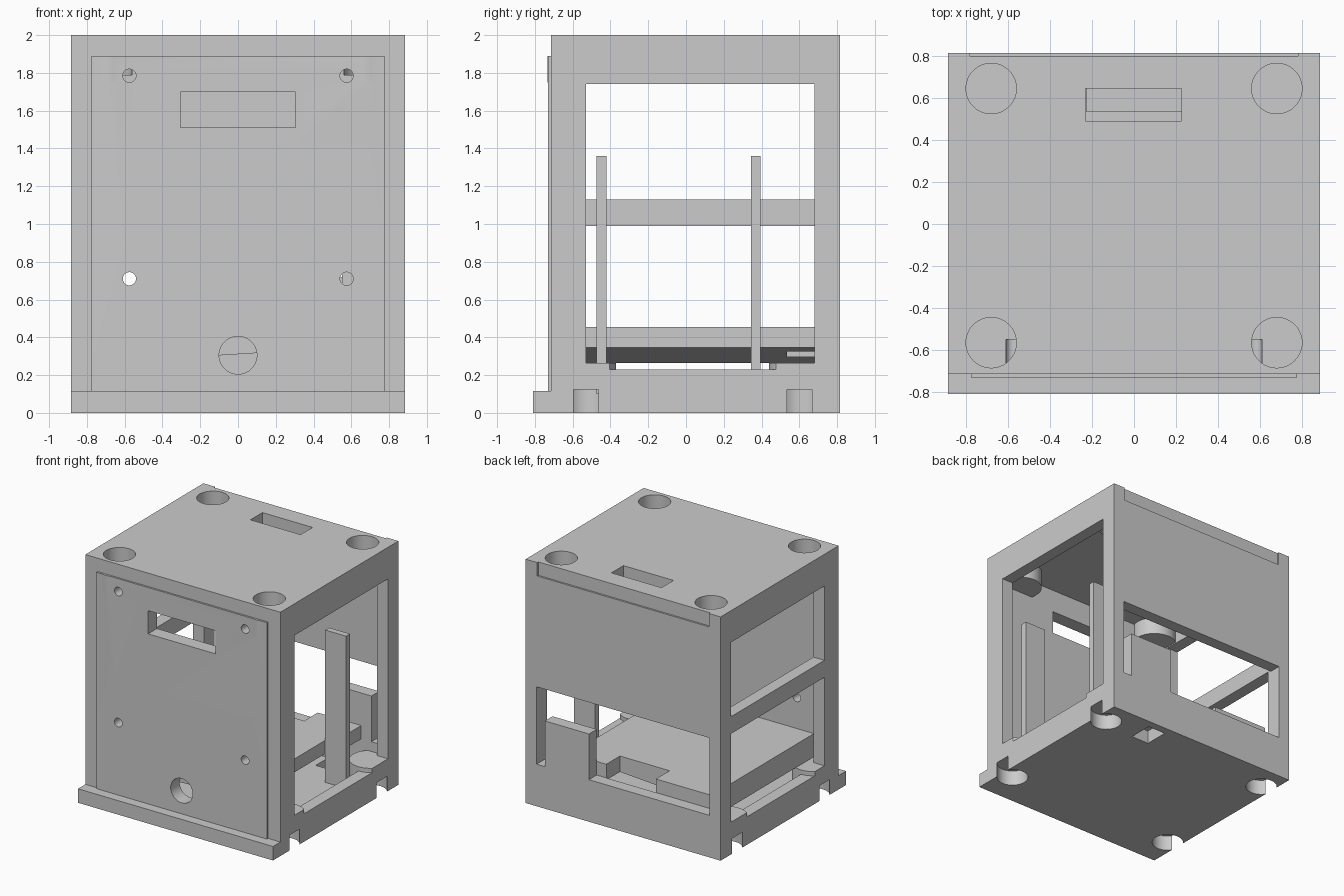
import bpy
import math

old = bpy.data.objects.get("Cube")
if old:
    bpy.data.objects.remove(old, do_unlink=True)

grey = bpy.data.materials.new("light grey")
grey.use_nodes = True
COLOUR = (0.6, 0.6, 0.6, 1)
grey.diffuse_color = COLOUR
grey.node_tree.nodes["Principled BSDF"].inputs["Base Color"].default_value = COLOUR


def box(name, x, y, z):
    """Box from (low, high) pairs on each axis."""
    bpy.ops.mesh.primitive_cube_add(size=1)
    ob = bpy.context.object
    ob.name = name
    for v in ob.data.vertices:
        v.co = [p[0] if c < 0 else p[1] for c, p in zip(v.co, (x, y, z))]
    ob.data.materials.append(grey)
    return ob


def cylinder(name, x, y, z, r, low, high, along_y=False):
    """Cylinder running from low to high on z, or on y."""
    mid = (low + high) / 2
    bpy.ops.mesh.primitive_cylinder_add(
        vertices=48, radius=r, depth=high - low,
        location=(x, mid, z) if along_y else (x, y, mid),
        rotation=(math.pi / 2, 0, 0) if along_y else (0, 0, 0))
    ob = bpy.context.object
    ob.name = name
    ob.data.materials.append(grey)
    return ob


def combine(target, tool, operation="DIFFERENCE"):
    """Apply a boolean and remove the tool."""
    mod = target.modifiers.new("combine", "BOOLEAN")
    mod.operation = operation
    mod.solver = "EXACT"
    mod.object = tool
    bpy.context.view_layer.update()
    bpy.context.view_layer.objects.active = target
    bpy.ops.object.modifier_apply(modifier=mod.name)
    bpy.data.objects.remove(tool, do_unlink=True)


W, FRONT, BACK = 0.885, -0.715, 0.815
IN_W, IN_FRONT, IN_BACK = 0.785, -0.615, 0.715
FEET = [(s * 0.785, y) for s in (-1, 1) for y in (-0.53, 0.6)]
CUPS = [(s * 0.68, y) for s in (-1, 1) for y in (-0.565, 0.645)]

# Hollow cabinet
cabinet = box("cabinet", (-W, W), (FRONT, BACK), (0, 2))
combine(cabinet, box("cut", (-IN_W, IN_W), (IN_FRONT, IN_BACK), (0.11, 1.89)))

# Side openings: one tall on the left, two with a rail between on the right
SIDE_Y = (-0.53, 0.68)
combine(cabinet, box("cut", (0.7, 1), SIDE_Y, (0.23, 1.74)))
combine(cabinet, box("cut", (-1, -0.7), SIDE_Y, (0.23, 0.99)))
combine(cabinet, box("cut", (-1, -0.7), SIDE_Y, (1.13, 1.74)))

# Back opening, leaving a standing tab
window = box("cut", (-IN_W, IN_W), (0.7, 0.9), (0.345, 0.98))
combine(window, box("tab", (0.31, 0.71), (0.6, 1), (0.2, 0.72)))
combine(cabinet, window)

# Bosses around the foot pockets, trimmed to the cabinet sides
for x, y in FEET:
    boss = cylinder("boss", x, y, 0, 0.16, 0.03, 0.265)
    combine(boss, box("trim", (-W, W), (FRONT, BACK), (-1, 1)), "INTERSECT")
    combine(cabinet, boss, "UNION")

# Bosses under the top cups
for x, y in CUPS:
    combine(cabinet, cylinder("boss", x, y, 0, 0.169, 1.75, 1.89), "UNION")

# Raised front panel and base lip
combine(cabinet, box("panel", (-0.775, 0.775), (-0.73, -0.66), (0.05, 1.89)), "UNION")
combine(cabinet, box("lip", (-W, W), (-0.81, -0.68), (0, 0.115)), "UNION")

# Pockets for feet below and cups above
for x, y in FEET:
    combine(cabinet, cylinder("cut", x, y, 0, 0.12, -0.1, 0.125))
for x, y in CUPS:
    combine(cabinet, cylinder("cut", x, y, 0, 0.12, 1.79, 2.1))

# Front slot, screw holes and large round hole
combine(cabinet, box("cut", (-0.305, 0.305), (-0.9, -0.55), (1.51, 1.7)))
for x in (-0.575, 0.575):
    for z in (0.71, 1.785):
        combine(cabinet, cylinder("cut", x, 0, z, 0.035, -0.9, -0.55, True))
combine(cabinet, cylinder("cut", 0, 0, 0.305, 0.1, -0.9, -0.55, True))

# Top slot, back top rebate and floor slot
combine(cabinet, box("cut", (-0.23, 0.225), (0.49, 0.645), (1.8, 2.1)))
combine(cabinet, box("cut", (-0.78, 0.78), (0.8, 0.9), (1.89, 2.1)))
combine(cabinet, box("cut", (0.32, 0.48), (0.55, 0.75), (-0.1, 0.13)))

# Tray with a sloping underside and a notched back edge
tray = box("tray", (-0.73, 0.55), (IN_FRONT, 0.712), (0.265, 0.455))
for v in tray.data.vertices:
    if v.co.x > 0 and v.co.z < 0.3:
        v.co.z = 0.345
combine(tray, box("cut", (-0.225, 0.225), (0.535, 0.9), (0, 1)))
box("tray_ear", (0.54, 0.62), (0.395, 0.712), (0.345, 0.455))

# Upright posts
for name, y in (("front_post", (-0.475, -0.42)), ("back_post", (0.345, 0.395))):
    box(name, (0.55, 0.74), y, (0.1, 1.36))

# Keep flat faces crisp and round walls smooth
bpy.ops.object.select_all(action="DESELECT")
cabinet.select_set(True)
bpy.context.view_layer.objects.active = cabinet
bpy.ops.object.shade_smooth_by_angle(angle=math.radians(30))
